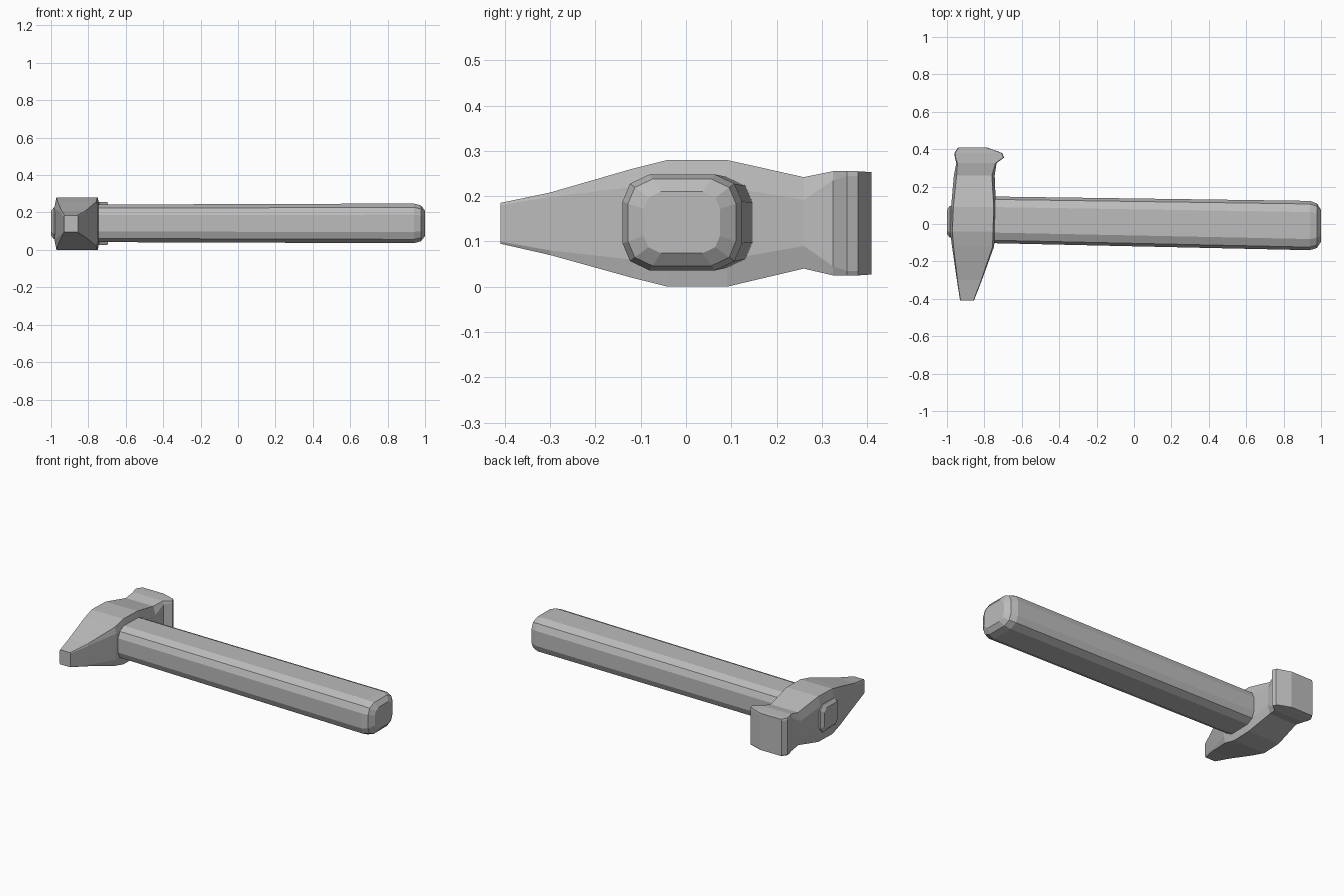
import bpy, bmesh

cube = bpy.data.objects.get("Cube")
if cube:
    bpy.data.objects.remove(cube, do_unlink=True)

GREY = (0.5, 0.5, 0.5, 1.0)
grey = bpy.data.materials.new("plain grey")
grey.diffuse_color = GREY
grey.use_nodes = True
grey.node_tree.nodes["Principled BSDF"].inputs["Base Color"].default_value = GREY


def loft(name, rings):
    """Skin a row of matching rings and cap both ends."""
    bm = bmesh.new()
    rows = [[bm.verts.new(p) for p in ring] for ring in rings]
    n = len(rows[0])
    for a, b in zip(rows, rows[1:]):
        for i in range(n):
            j = (i + 1) % n
            bm.faces.new((a[i], a[j], b[j], b[i]))
    bm.faces.new(rows[0])
    bm.faces.new(rows[-1])
    bmesh.ops.recalc_face_normals(bm, faces=bm.faces)
    mesh = bpy.data.meshes.new(name)
    bm.to_mesh(mesh)
    bm.free()
    mesh.materials.append(grey)
    obj = bpy.data.objects.new(name, mesh)
    bpy.context.collection.objects.link(obj)
    return obj


def head_ring(y, x0, x1, z0, z1, cx, cz):
    """Rectangle across the head with chamfered corners."""
    return [(x0 + cx, y, z0), (x1 - cx, y, z0), (x1, y, z0 + cz), (x1, y, z1 - cz),
            (x1 - cx, y, z1), (x0 + cx, y, z1), (x0, y, z1 - cz), (x0, y, z0 + cz)]


# Head: tapered peen at the front, eye in the middle, flared face at the back
head_sections = [
    (-0.41, -0.93, -0.856, 0.095, 0.185, 0.003, 0.005),
    (-0.30, -0.947, -0.813, 0.07, 0.208, 0.004, 0.01),
    (-0.12, -0.973, -0.748, 0.02, 0.26, 0.008, 0.04),
    (-0.04, -0.983, -0.742, 0.0, 0.28, 0.012, 0.06),
    (0.09, -0.978, -0.738, 0.0, 0.28, 0.012, 0.06),
    (0.26, -0.963, -0.745, 0.04, 0.242, 0.015, 0.05),
    (0.325, -0.95, -0.735, 0.025, 0.255, 0.006, 0.02),
    (0.355, -0.958, -0.695, 0.025, 0.255, 0.004, 0.01),
    (0.38, -0.96, -0.705, 0.025, 0.255, 0.004, 0.01),
    (0.41, -0.94, -0.79, 0.027, 0.253, 0.004, 0.01),
]
loft("hammer_head", [head_ring(*s) for s in head_sections])

# Handle: faceted oval shaft, slightly skewed, with a blunt rounded end
quarter = [(0.128, 0.045), (0.112, 0.083), (0.07, 0.103)]
oval = (quarter + [(-y, z) for y, z in reversed(quarter)]
        + [(-y, -z) for y, z in quarter] + [(y, -z) for y, z in reversed(quarter)])


def handle_ring(x, s):
    cy = 0.022 - 0.018 * (x + 0.74)
    return [(x, cy + s * y, 0.142 + s * z) for y, z in oval]


loft("handle", [handle_ring(x, s) for x, s in
                [(-0.88, 0.97), (0.94, 1.03), (0.978, 0.93), (1.0, 0.66)]])

# Handle end showing through the far side of the head
loft("handle_stub", [
    [(x, 0.012 + sy * w, 0.142 + sz * h) for sy, sz in
     [(1, 0.65), (0.7, 1), (-0.7, 1), (-1, 0.65), (-1, -0.65), (-0.7, -1), (0.7, -1), (1, -0.65)]]
    for x, w, h in [(-0.9, 0.085, 0.085), (-0.985, 0.085, 0.085), (-1.0, 0.065, 0.065)]])
